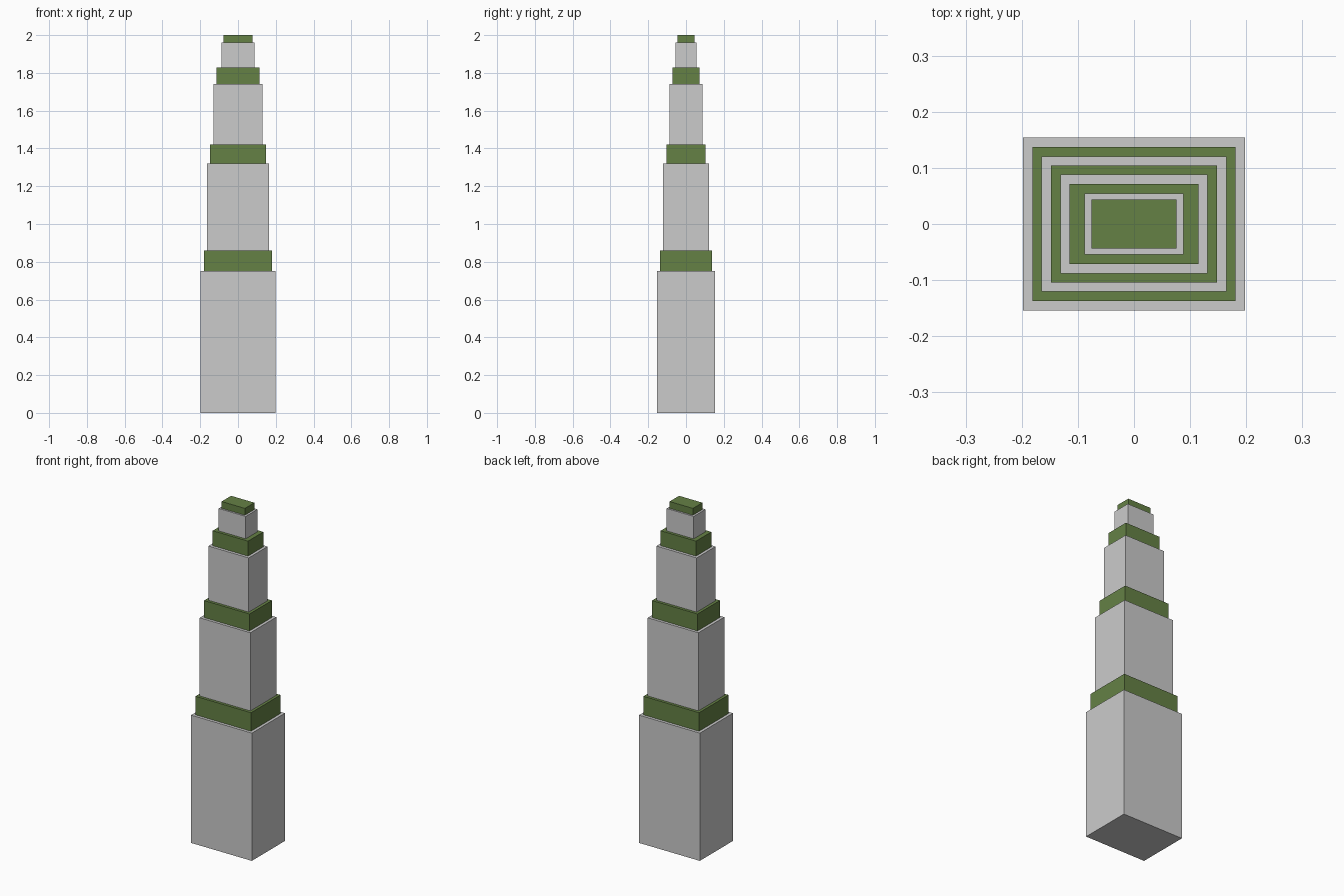
import bpy

if "Cube" in bpy.data.objects:
    bpy.data.objects.remove(bpy.data.objects["Cube"])

green = bpy.data.materials.new("green_band")
green.diffuse_color = (0.13, 0.22, 0.06, 1)
green.use_nodes = True
green.node_tree.nodes["Principled BSDF"].inputs["Base Color"].default_value = green.diffuse_color

# Tiers from bottom to top: name, half width, half depth, top height
tiers = [
    ("base_block", 0.198, 0.154, 0.752),
    ("lower_band", 0.181, 0.137, 0.861),
    ("second_block", 0.165, 0.1205, 1.321),
    ("second_band", 0.148, 0.1045, 1.421),
    ("third_block", 0.131, 0.088, 1.74),
    ("third_band", 0.115, 0.071, 1.828),
    ("top_block", 0.088, 0.0545, 1.96),
    ("cap_band", 0.076, 0.044, 2.0),
]


def box(name, hx, hy, z0, z1):
    bpy.ops.mesh.primitive_cube_add(size=2, location=(0, 0, (z0 + z1) / 2))
    ob = bpy.context.object
    ob.name = name
    ob.scale = (hx, hy, (z1 - z0) / 2)
    bpy.ops.object.transform_apply(location=False, rotation=False, scale=True)
    return ob


# Stack the stepped tower, every second tier green
z = 0.0
for i, (name, hx, hy, top) in enumerate(tiers):
    part = box(name, hx, hy, z, top)
    if i % 2:
        part.data.materials.append(green)
    z = top
